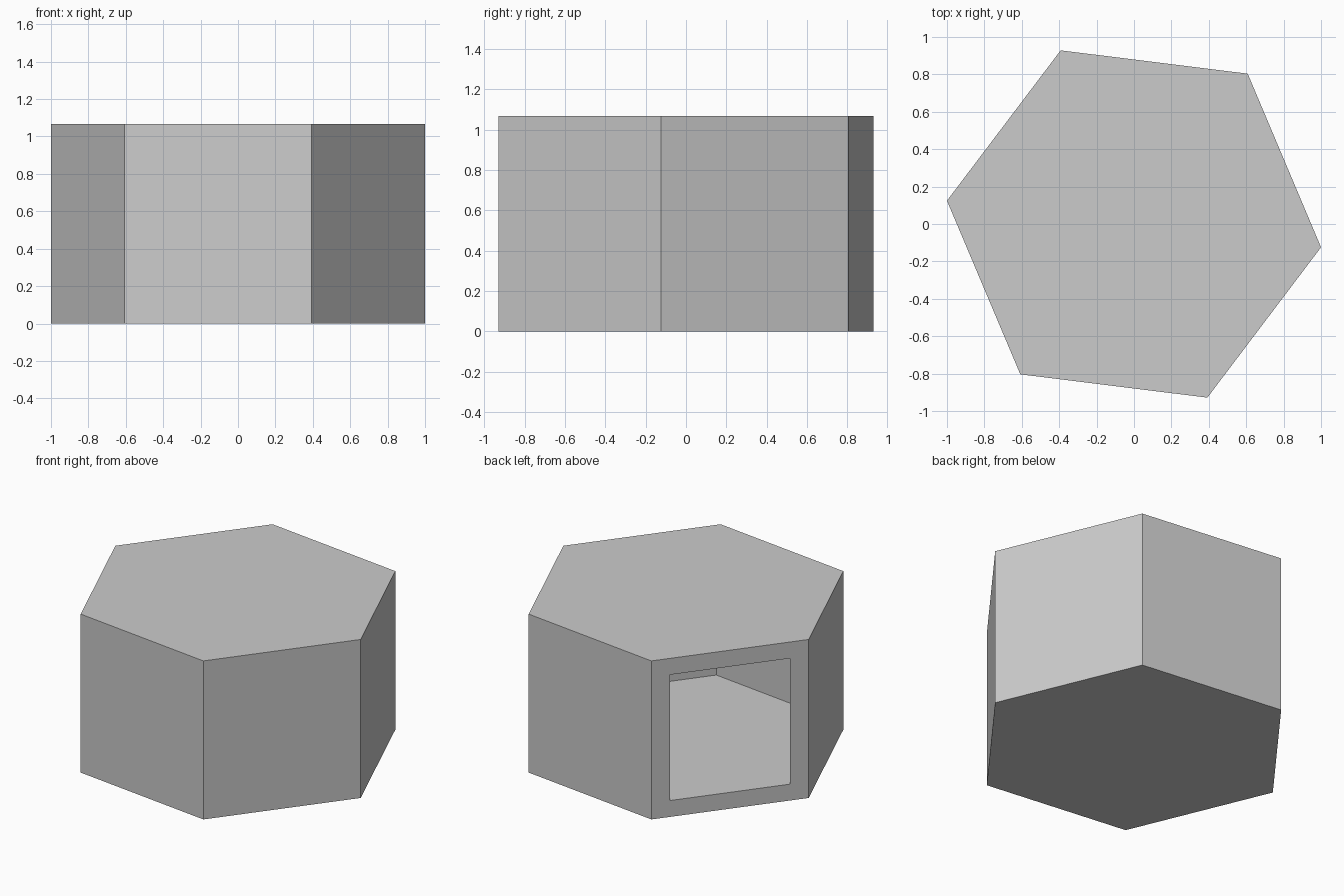
import bpy
import bmesh
from math import cos, sin, radians

if "Cube" in bpy.data.objects:
    bpy.data.objects.remove(bpy.data.objects["Cube"], do_unlink=True)

SIDES = 6
OPEN_SIDE = 2          # side that carries the opening
TURN = radians(-7.1)
RADIUS = 1.0077
HEIGHT = 1.066
WALL = 0.11
JAMB = 0.12            # share of the side left beside the opening


def ring(bm, radius, z):
    """One horizontal loop of corner vertices."""
    step = radians(360 / SIDES)
    return [bm.verts.new((radius * cos(TURN + i * step),
                          radius * sin(TURN + i * step), z))
            for i in range(SIDES)]


def side(low, high, i):
    """Corner loop of one side wall."""
    j = (i + 1) % SIDES
    return [low[i], low[j], high[j], high[i]]


def bridge(bm, loop_a, loop_b):
    """Quads joining two four-cornered loops."""
    for i in range(4):
        j = (i + 1) % 4
        bm.faces.new((loop_a[i], loop_a[j], loop_b[j], loop_b[i]))


# Outer shell and inner room
bm = bmesh.new()
shells = []
for radius, z_low, z_high in ((RADIUS, 0, HEIGHT),
                              (RADIUS - WALL / cos(radians(30)), WALL, HEIGHT - WALL)):
    low, high = ring(bm, radius, z_low), ring(bm, radius, z_high)
    bm.faces.new(low)
    bm.faces.new(high)
    for i in range(SIDES):
        if i != OPEN_SIDE:
            bm.faces.new(side(low, high, i))
    shells.append(side(low, high, OPEN_SIDE))

# Opening: frame on the outer side, splayed reveal to the room
outer, inner = shells
a, b = outer[0].co, outer[1].co
opening = []
for share, z in ((JAMB, WALL), (1 - JAMB, WALL),
                 (1 - JAMB, HEIGHT - WALL), (JAMB, HEIGHT - WALL)):
    p = a.lerp(b, share)
    opening.append(bm.verts.new((p.x, p.y, z)))
bridge(bm, outer, opening)
bridge(bm, opening, inner)
bmesh.ops.recalc_face_normals(bm, faces=bm.faces[:])

mesh = bpy.data.meshes.new("hexagonal_shelter")
bm.to_mesh(mesh)
bm.free()
shelter = bpy.data.objects.new("hexagonal_shelter", mesh)
bpy.context.collection.objects.link(shelter)

# Plain grey material
grey = bpy.data.materials.new("plain_grey")
grey.use_nodes = True
color = (0.6, 0.6, 0.6, 1)
grey.diffuse_color = color
grey.node_tree.nodes["Principled BSDF"].inputs["Base Color"].default_value = color
mesh.materials.append(grey)
